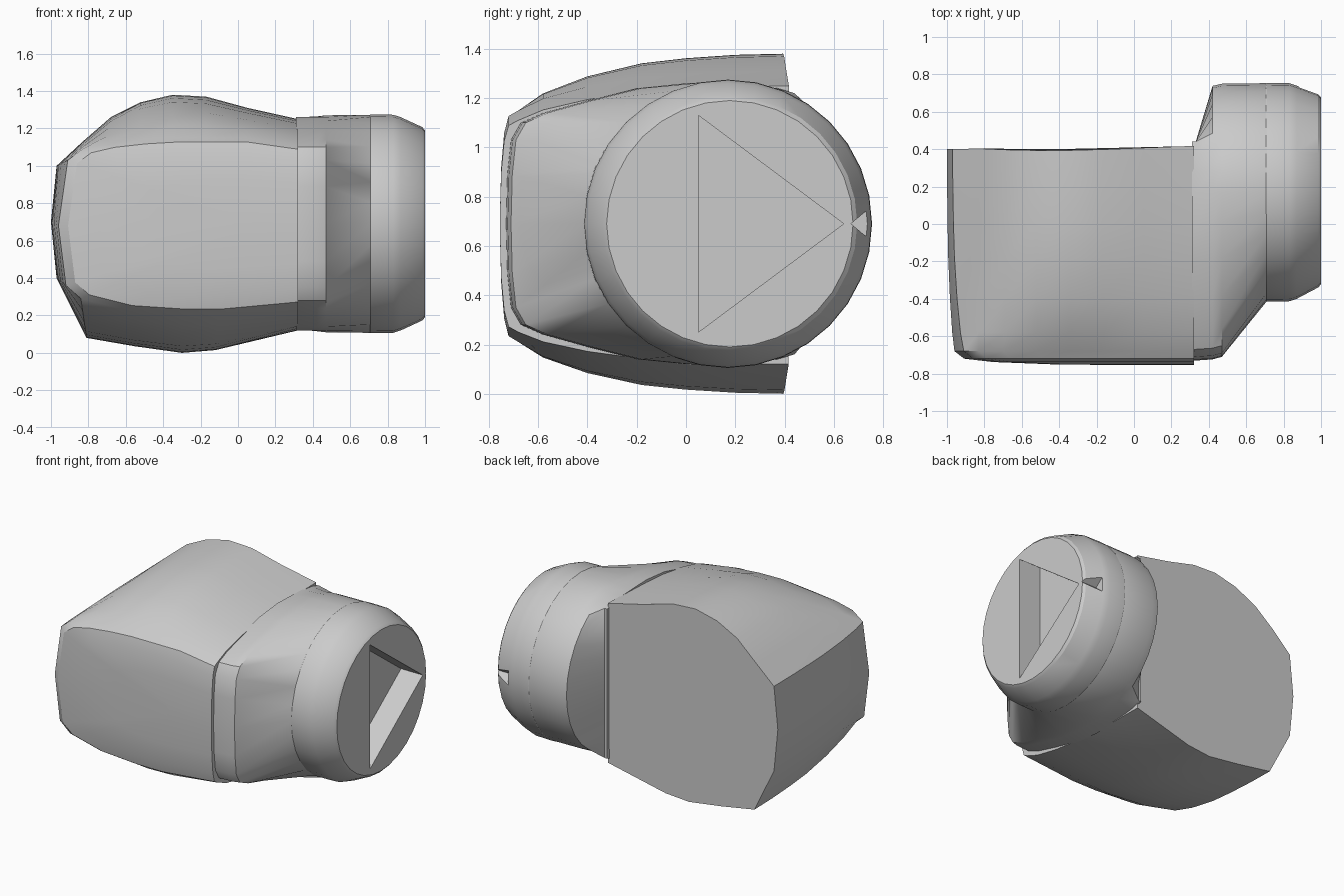
import bpy, bmesh, math
from mathutils import Vector

cube = bpy.data.objects.get("Cube")
if cube:
    bpy.data.objects.remove(cube, do_unlink=True)

grey = bpy.data.materials.new("plain_grey")
grey.use_nodes = True
COLOUR = (0.6, 0.6, 0.6, 1)
grey.diffuse_color = COLOUR
grey.node_tree.nodes["Principled BSDF"].inputs["Base Color"].default_value = COLOUR

MID = 0.69  # height of the horizontal axis


def loft(name, rings, smooth=30):
    """Bridge closed rings of equal length and cap both ends."""
    bm = bmesh.new()
    loops = [[bm.verts.new(p) for p in ring] for ring in rings]
    n = len(loops[0])
    for a, b in zip(loops, loops[1:]):
        for i in range(n):
            j = (i + 1) % n
            bm.faces.new((a[i], a[j], b[j], b[i]))
    bm.faces.new(loops[0])
    bm.faces.new(loops[-1])
    bmesh.ops.recalc_face_normals(bm, faces=bm.faces)
    mesh = bpy.data.meshes.new(name)
    bm.to_mesh(mesh)
    bm.free()
    mesh.materials.append(grey)
    obj = bpy.data.objects.new(name, mesh)
    bpy.context.collection.objects.link(obj)
    bpy.ops.object.select_all(action="DESELECT")
    obj.select_set(True)
    bpy.context.view_layer.objects.active = obj
    if smooth:
        bpy.ops.object.shade_smooth_by_angle(angle=math.radians(smooth))
    return obj


def cut(obj, cutter):
    """Subtract a helper solid and discard it."""
    cutter.hide_render = True
    mod = obj.modifiers.new("cut", "BOOLEAN")
    mod.operation, mod.solver, mod.object = "DIFFERENCE", "EXACT", cutter
    bpy.context.view_layer.objects.active = obj
    bpy.ops.object.modifier_apply(modifier=mod.name)
    bpy.data.objects.remove(cutter, do_unlink=True)


# Body: wide rear outline narrowing to a rounded front panel
back = [(.32, 1.25), (.05, 1.31), (-.17, 1.37), (-.35, 1.38), (-.52, 1.34),
        (-.68, 1.26), (-.83, 1.13), (-.97, 1.0), (-1, .7), (-.97, .4),
        (-.81, .08), (-.55, .035), (-.3, 0), (-.12, .015), (.32, .12)]
front = [(.32, 1.11), (.05, 1.15), (-.17, 1.15), (-.35, 1.15), (-.52, 1.14),
         (-.7, 1.12), (-.83, 1.09), (-.91, 1.03), (-.96, .68), (-.92, .36),
         (-.84, .29), (-.6, .23), (-.3, .21), (-.1, .21), (.32, .25)]
rings = []
for y, w in ((.42, 1), (.2, .98), (0, .92), (-.18, .83), (-.4, .6), (-.58, .3), (-.68, 0)):
    ring = []
    for b, f in zip(back, front):
        x, z = (f[k] + (b[k] - f[k]) * w for k in (0, 1))
        tilt = .02 * x - .08 * max(0, abs(z - MID) - .45) if w == 1 else 0
        ring.append((x, y + tilt, z))
    rings.append(ring)
for y, s in ((-.72, .95), (-.738, .8), (-.75, .5), (-.755, .1)):
    rings.append([(.32 + (x - .32) * (1 - (1 - s) * .6) - (1 - s) * .4 * (x + .3) * (x < .32), y,
                   MID + (z - MID) * s) for x, z in front])
loft("body", rings)


# Neck: blends the body side into the round drum
def circle(x, radius, n=32, cy=.17):
    return [(x, cy - radius * math.cos(t), MID + radius * math.sin(t))
            for t in (2 * math.pi * i / n for i in range(n))]


def mirrored(x, half):
    """Close a half outline by mirroring it about the axis height."""
    full = half + [(y, -h) for y, h in reversed(half[1:-1])]
    return [(x, y, MID + h) for y, h in full]


front_half = [(-.73, 0), (-.725, .2), (-.71, .34), (-.67, .41), (-.58, .45),
              (-.4, .5), (-.2, .55), (0, .57)]
flat_back = [(.17, .565), (.28, .56), (.37, .55), (.44, .53),
             (.44, .4), (.44, .27), (.44, .18), (.44, .09), (.44, 0)]
round_back = [(.17 + .58 * math.sin(t), .58 * math.cos(t))
              for t in (math.pi / 16 * i for i in range(9))]
near_end = [(min(y, .44), h) for y, h in front_half]
loft("neck", [
    mirrored(.31, near_end + flat_back),
    mirrored(.33, near_end + flat_back),
    mirrored(.42, [(y + .006, h) for y, h in front_half]
             + [(.17 + (y - .17) * .98, h * .99) for y, h in round_back]),
    mirrored(.47, [(y + .02, h) for y, h in front_half] + round_back),
    circle(.71, .583),
    circle(.75, .57),
], 35)

# Drum: rounded ring with a flat end face
drum = loft("drum", [circle(.69, .575), circle(.71, .585), circle(.83, .583),
                     circle(.87, .57), circle(.985, .517, cy=.178),
                     circle(1, .5, cy=.178)], 25)

# Triangular pocket in the end face
triangle = [(.05, 1.13), (.64, MID), (.05, .25)]
cut(drum, loft("pocket_cutter",
               [[(x, y, z) for y, z in triangle] for x in (.83, 1.1)], 0))

# Small wedge notch behind the pocket
notch = [(.67, 0), (.8, .11), (.8, -.11)]
cut(drum, loft("notch_cutter",
               [[(x, y, MID + h) for y, h in notch] for x in (.88, 1.1)], 0))
